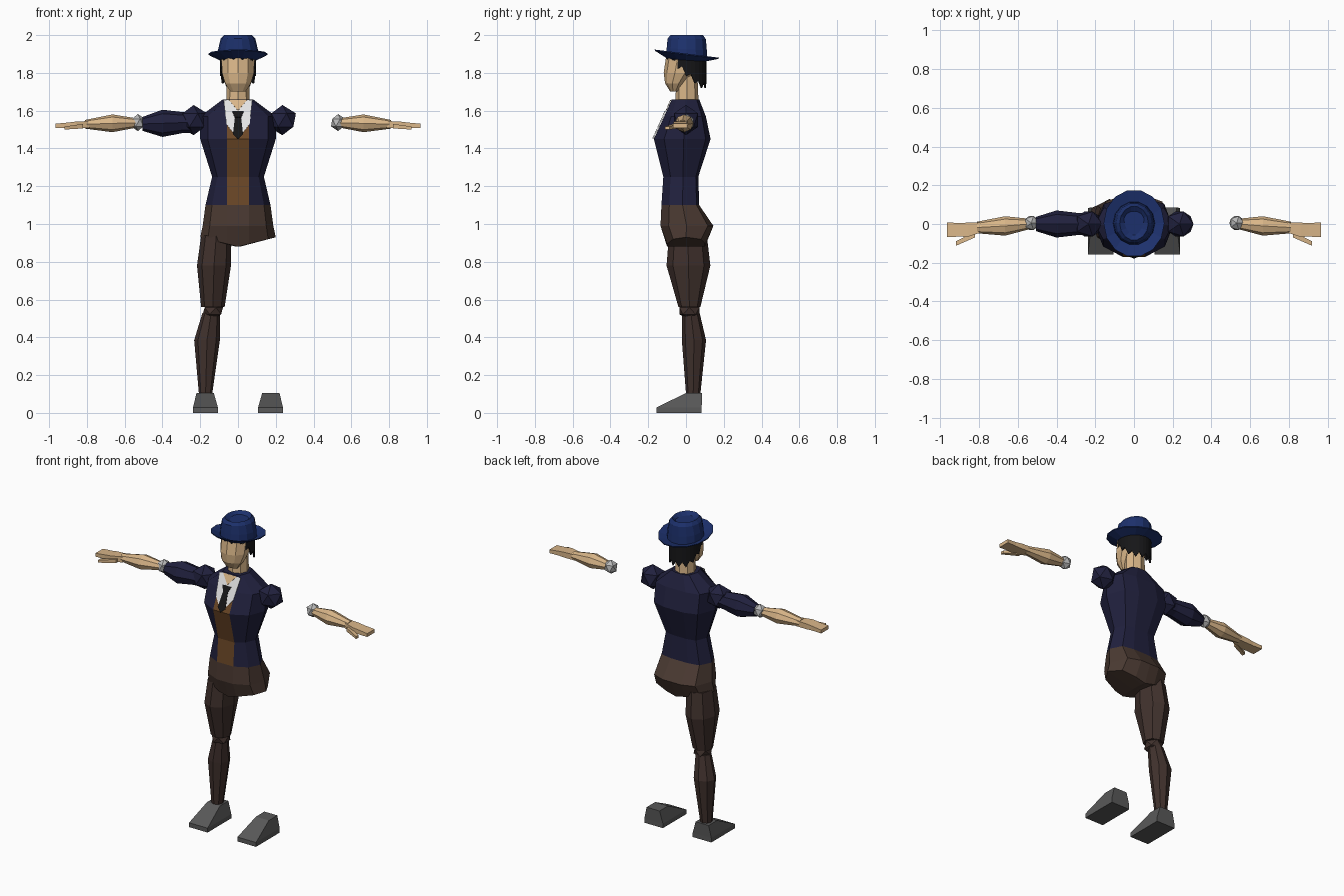
import bpy, bmesh, math
from mathutils import Vector

if "Cube" in bpy.data.objects:
    bpy.data.objects.remove(bpy.data.objects["Cube"])


def material(name, *rgb):
    m = bpy.data.materials.new(name)
    m.diffuse_color = (*rgb, 1)
    m.use_nodes = True
    m.node_tree.nodes["Principled BSDF"].inputs["Base Color"].default_value = m.diffuse_color
    return m


COAT = material("navy coat", .015, .015, .048)
HAT = material("blue hat", .012, .030, .15)
SKIN = material("tan skin", .70, .47, .25)
HIPS = material("brown trousers", .070, .042, .032)
LEGS = material("dark brown legs", .052, .031, .026)
VEST = material("vest brown", .15, .065, .02)
SHOE = material("shoe grey", .10, .10, .10)
SHIRT = material("shirt white", .78, .78, .78)
CUFF = material("cuff grey", .48, .48, .48)
BLACK = material("black", .008, .008, .009)


def finish(name, bm, mat):
    bmesh.ops.recalc_face_normals(bm, faces=bm.faces)
    me = bpy.data.meshes.new(name)
    bm.to_mesh(me)
    bm.free()
    me.materials.append(mat)
    ob = bpy.data.objects.new(name, me)
    bpy.context.collection.objects.link(ob)
    return ob


def loft(name, rings, mat, caps=True):
    """Skin equal-sized rings of points, closing both ends."""
    bm = bmesh.new()
    vs = [[bm.verts.new(p) for p in r] for r in rings]
    n = len(vs[0])
    for a, b in zip(vs, vs[1:]):
        for j in range(n):
            k = (j + 1) % n
            bm.faces.new((a[j], a[k], b[k], b[j]))
    if caps:
        bm.faces.new(vs[0])
        bm.faces.new(vs[-1])
    return finish(name, bm, mat)


def tube_z(name, specs, mat, n=8):
    """Specs: z, centre x, centre y, half width x, half depth y."""
    rot, k = (math.pi / 4, math.sqrt(2)) if n == 4 else (math.pi / 2, 1)
    ang = [rot + math.tau * i / n for i in range(n)]
    return loft(name, [[(cx + rx * k * math.cos(a), cy + ry * k * math.sin(a), z)
                        for a in ang] for z, cx, cy, rx, ry in specs], mat)


def tube_x(name, s, specs, mat, n=8):
    """Specs: x, centre y, centre z, half depth y, half height z; s is the side."""
    rot, k = (math.pi / 4, math.sqrt(2)) if n == 4 else (0, 1)
    ang = [rot + math.tau * i / n for i in range(n)]
    return loft(name, [[(s * x, cy + ry * k * math.cos(a), cz + rz * k * math.sin(a))
                        for a in ang] for x, cy, cz, ry, rz in specs], mat)


def ball(name, loc, size, mat):
    bm = bmesh.new()
    bmesh.ops.create_icosphere(bm, subdivisions=1, radius=1)
    for v in bm.verts:
        v.co = Vector(a * b for a, b in zip(v.co, size)) + Vector(loc)
    return finish(name, bm, mat)


def body_ring(z, w, yf, yb):
    """Twelve-point symmetric body section with a flat front panel."""
    fx = .058
    half = [(0, yf), (fx, yf), (.8 * w, yf * .68), (w, .3 * (yf + yb)),
            (.78 * w, yb * .8), (.35 * w, yb), (0, yb)]
    return [(x, y, z) for x, y in half] + [(-x, y, z) for x, y in half[5:0:-1]]


# Coat with vest panel down the front
torso = loft("coat", [body_ring(1.10, .172, -.13, .07), body_ring(1.25, .137, -.12, .065),
                      body_ring(1.45, .2, -.17, .13), body_ring(1.57, .2, -.115, .105),
                      body_ring(1.66, .08, -.075, .07)], COAT)
torso.data.materials.append(VEST)
for p in torso.data.polygons:
    if abs(p.center.x) < .04 and p.normal.y < -.5 and p.center.z < 1.57:
        p.material_index = 1

# Hips with a V-shaped underside
low = [(x, y, .88 + .25 * abs(x)) for x, y, z in body_ring(0, .2, -.1, .1)]
ridge = [(x * .05, y * .95, .88) for x, y, z in low]
loft("hips", [body_ring(1.10, .172, -.13, .07), body_ring(.99, .187, -.135, .145), low, ridge], HIPS)


# Shirt, open collar and tie plates lying on the sloped chest
def chest_plate(name, half, off, mat):
    bm = bmesh.new()
    pts = half + [(-x, z) for x, z in reversed(half) if x]
    bm.faces.new([bm.verts.new((x, -.17 + (z - 1.45) * .455 - off, z)) for x, z in pts])
    ob = finish(name, bm, mat)
    mod = ob.modifiers.new("thickness", "SOLIDIFY")
    mod.thickness, mod.offset = .002, 0


chest_plate("shirt", [(0, 1.45), (.062, 1.53), (.076, 1.655)], .003, SHIRT)
chest_plate("open_collar", [(0, 1.60), (.048, 1.657)], .006, SKIN)
chest_plate("tie_knot", [(0, 1.565), (.018, 1.565), (.031, 1.597)], .009, BLACK)
chest_plate("tie", [(0, 1.45), (.027, 1.475), (.016, 1.567)], .008, BLACK)

# Neck and head
tube_z("neck", [(1.63, 0, .005, .063, .062), (1.80, 0, .005, .058, .055)], SKIN)
tube_z("head", [(1.702, 0, -.062, .042, .022), (1.745, 0, -.055, .072, .056),
                (1.80, 0, -.032, .089, .086), (1.91, 0, -.01, .092, .092)], SKIN, 10)

# Hair: jagged curtain, short over the face and long at the nape
N = 28
top, bottom = [], []
for i in range(N):
    a = math.tau * i / N
    x, y = .096 * math.cos(a), .002 + .106 * math.sin(a)
    jag = .016 if i % 2 else -.016
    top.append((x, y, 1.91))
    bottom.append((x * .99, y, max(1.735, min(1.872, 1.80 - .85 * y)) + jag))
hair = loft("hair", [bottom, top], BLACK, caps=False)
mod = hair.modifiers.new("thickness", "SOLIDIFY")
mod.thickness = .008


# Hat: upturned brim, crown and dented top
def hat_ring(rx, ry, z, tilt, point=0):
    ang = [math.tau * i / 14 for i in range(14)]
    return [(rx * math.cos(a) * (1 + point * math.sin(a)), .004 + ry * math.sin(a),
             z - tilt * math.sin(a)) for a in ang]


loft("hat", [hat_ring(.095, .10, 1.866, .006), hat_ring(.156, .173, 1.896, .022),
             hat_ring(.157, .174, 1.902, .022), hat_ring(.108, .112, 1.882, .012),
             hat_ring(.105, .109, 1.925, .006), hat_ring(.092, .104, 1.98, .002),
             hat_ring(.074, .088, 2.0, 0), hat_ring(.05, .062, 1.982, 0, .3)], HAT)

# Arms: the left one has no sleeve
for side, s in (("right", -1), ("left", 1)):
    ball(side + "_shoulder", (s * .235, 0, 1.55), (.08, .075, .08), COAT)
    ball(side + "_cuff", (s * .53, .005, 1.537), (.042, .042, .045), CUFF)
    tube_x(side + "_forearm", s, [(.54, 0, 1.535, .027, .025), (.665, -.01, 1.533, .05, .047),
                                  (.81, -.018, 1.528, .03, .023)], SKIN)
    tube_x(side + "_hand", s, [(.79, -.018, 1.527, .026, .018), (.86, -.03, 1.525, .037, .017),
                               (.90, -.03, 1.523, .035, .014), (.966, -.03, 1.52, .038, .011)], SKIN, 4)
    tube_x(side + "_thumb", s, [(.82, -.055, 1.518, .014, .012), (.918, -.10, 1.508, .012, .008)], SKIN, 4)
    # Shoes
    tube_z(side + "_shoe", [(0, s * .172, -.037, .066, .12), (.028, s * .172, -.037, .066, .12),
                            (.105, s * .174, .042, .046, .043)], SHOE, 4)
tube_x("right_sleeve", -1, [(.25, 0, 1.537, .055, .054), (.29, 0, 1.537, .057, .055),
                            (.40, 0, 1.533, .07, .072), (.505, 0, 1.53, .037, .037)], COAT)

# The single leg
tube_z("right_thigh", [(.94, -.115, .01, .08, .1), (.78, -.127, .013, .09, .116),
                       (.56, -.133, .018, .062, .058)], LEGS)
ball("right_knee", (-.133, .018, .54), (.06, .063, .042), LEGS)
tube_z("right_shin", [(.53, -.142, .026, .046, .046), (.385, -.164, .042, .068, .064),
                      (.09, -.172, .038, .034, .037)], LEGS)
